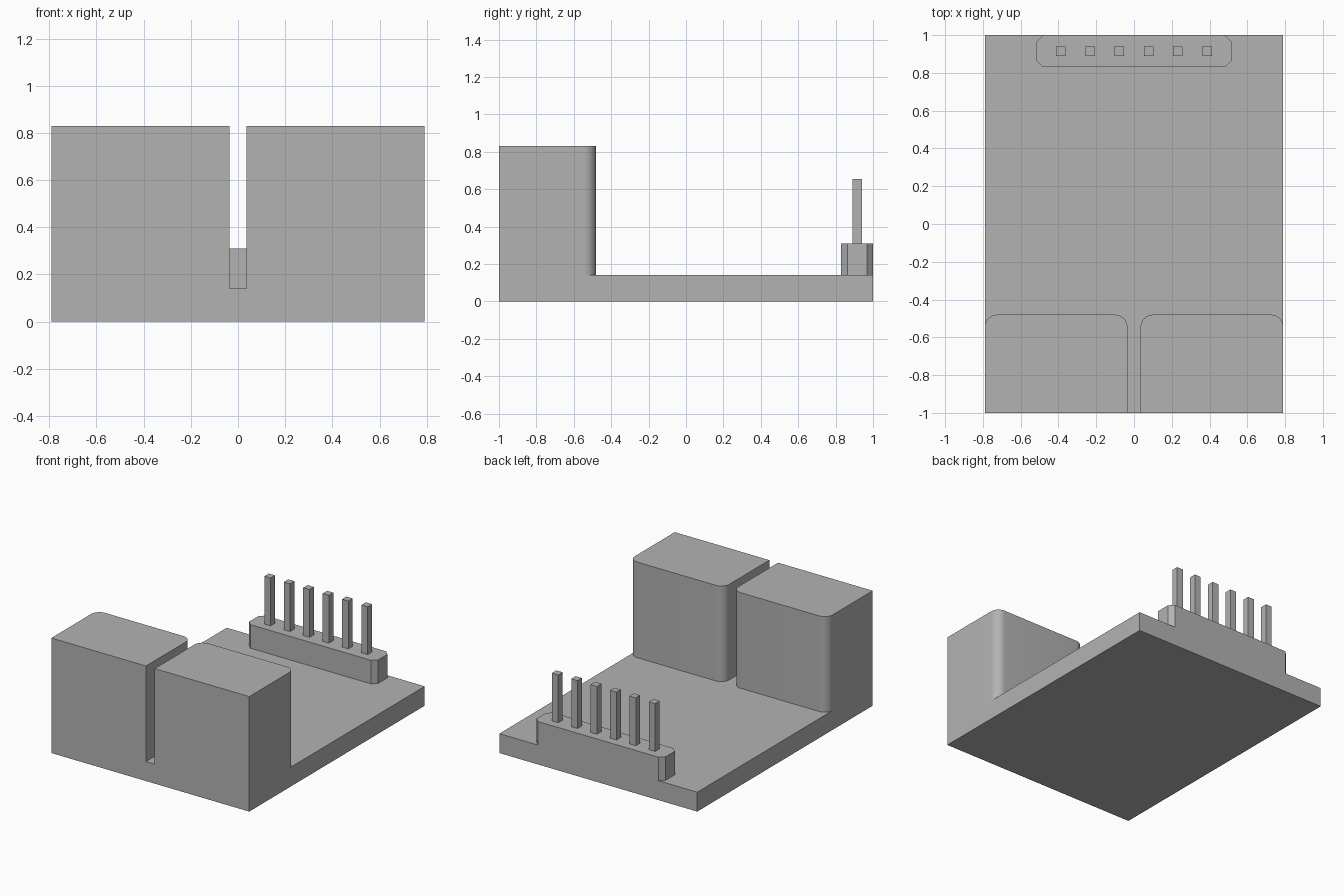
import bpy
import bmesh
import math

cube = bpy.data.objects.get("Cube")
if cube:
    bpy.data.objects.remove(cube, do_unlink=True)

GREY = (0.45, 0.45, 0.45, 1.0)
grey = bpy.data.materials.new("plain_grey")
grey.use_nodes = True
grey.diffuse_color = GREY
grey.node_tree.nodes["Principled BSDF"].inputs["Base Color"].default_value = GREY


def prism(name, x, y, z, radius=0.0, segments=1, rounded=lambda v: True):
    """Box over the given ranges, with chosen upright edges bevelled."""
    bm = bmesh.new()
    base = [bm.verts.new((px, py, z[0])) for px, py in
            ((x[0], y[0]), (x[1], y[0]), (x[1], y[1]), (x[0], y[1]))]
    face = bm.faces.new(base)
    top = bmesh.ops.extrude_face_region(bm, geom=[face], use_keep_orig=True)["geom"]
    for v in top:
        if isinstance(v, bmesh.types.BMVert):
            v.co.z = z[1]
    if radius:
        edges = [e for e in bm.edges
                 if abs(e.verts[0].co.z - e.verts[1].co.z) > 1e-5
                 and rounded(e.verts[0].co)]
        bmesh.ops.bevel(bm, geom=edges, offset=radius, segments=segments,
                        profile=0.5, affect='EDGES')
    bmesh.ops.recalc_face_normals(bm, faces=bm.faces)
    mesh = bpy.data.meshes.new(name)
    bm.to_mesh(mesh)
    bm.free()
    mesh.materials.append(grey)
    obj = bpy.data.objects.new(name, mesh)
    bpy.context.collection.objects.link(obj)
    return obj


BOARD_TOP = 0.14
HEADER_TOP = 0.31

# Flat base board
prism("base_board", (-0.79, 0.79), (-1, 1), (0, BOARD_TOP))

# Twin blocks at the front, rounded on their rear upright edges
for name, x in (("left_block", (0.035, 0.79)), ("right_block", (-0.79, -0.035))):
    block = prism(name, x, (-1, -0.48), (BOARD_TOP, 0.83), 0.065, 10,
                  lambda v: v.y > -0.7)
    bpy.ops.object.select_all(action='DESELECT')
    block.select_set(True)
    bpy.context.view_layer.objects.active = block
    bpy.ops.object.shade_smooth_by_angle(angle=math.radians(30))

# Chamfered pin header at the rear edge
prism("pin_header", (-0.515, 0.515), (0.83, 1), (BOARD_TOP, HEADER_TOP), 0.033)

# Row of six square pins
for i in range(6):
    cx = (i - 2.5) * 0.155
    prism(f"pin_{i + 1}", (cx - 0.025, cx + 0.025), (0.89, 0.94), (HEADER_TOP, 0.655))
